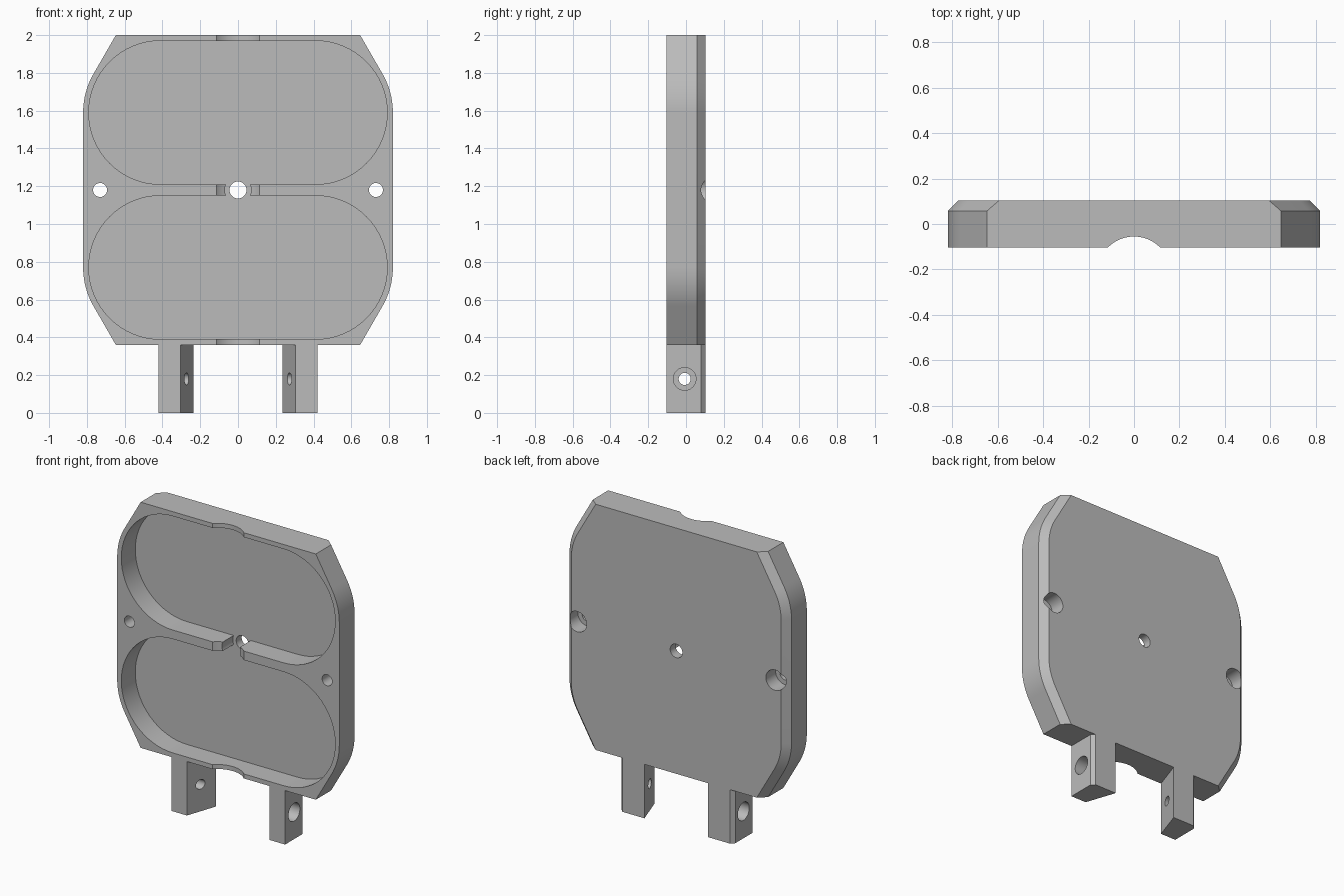
import bpy, bmesh
from math import sin, cos, pi, radians
from mathutils import Matrix, Vector

if "Cube" in bpy.data.objects:
    bpy.data.objects.remove(bpy.data.objects["Cube"], do_unlink=True)

HALF_T = 0.103      # half the plate thickness
MID_Z = 1.18        # height of the plate centre
HALF = 0.82         # half the plate width and height
FLOOR = 0.045       # depth of the pocket floors
C = HALF / 2        # centre of each rounded corner

grey = bpy.data.materials.new("grey")
grey.use_nodes = True
grey.diffuse_color = (0.5, 0.5, 0.5, 1)
grey.node_tree.nodes["Principled BSDF"].inputs["Base Color"].default_value = (0.5, 0.5, 0.5, 1)


def make_object(name, bm):
    bmesh.ops.recalc_face_normals(bm, faces=bm.faces)
    mesh = bpy.data.meshes.new(name)
    bm.to_mesh(mesh)
    bm.free()
    mesh.materials.append(grey)
    obj = bpy.data.objects.new(name, mesh)
    bpy.context.collection.objects.link(obj)
    return obj


def loft(name, rings):
    """Closed solid through rings of equal point count."""
    bm = bmesh.new()
    loops = [[bm.verts.new(p) for p in ring] for ring in rings]
    n = len(loops[0])
    for a, b in zip(loops, loops[1:]):
        for i in range(n):
            j = (i + 1) % n
            bm.faces.new((a[i], a[j], b[j], b[i]))
    bm.faces.new(loops[0])
    bm.faces.new(loops[-1])
    return make_object(name, bm)


def rod(name, radius, start, end):
    """Cylinder between two points."""
    start, end = Vector(start), Vector(end)
    axis = end - start
    bm = bmesh.new()
    place = Matrix.Translation((start + end) / 2) @ axis.to_track_quat("Z", "Y").to_matrix().to_4x4()
    bmesh.ops.create_cone(bm, cap_ends=True, segments=48, radius1=radius,
                          radius2=radius, depth=axis.length, matrix=place)
    return make_object(name, bm)


def activate(obj):
    bpy.ops.object.select_all(action="DESELECT")
    obj.select_set(True)
    bpy.context.view_layer.objects.active = obj


def cut(obj, cutter):
    activate(obj)
    mod = obj.modifiers.new("cut", "BOOLEAN")
    mod.operation, mod.solver, mod.object = "DIFFERENCE", "EXACT", cutter
    bpy.ops.object.modifier_apply(modifier=mod.name)
    bpy.data.objects.remove(cutter, do_unlink=True)


def smooth(obj):
    activate(obj)
    bpy.ops.object.shade_smooth_by_angle(angle=radians(25))


def plate_ring(r, y):
    """Outline with rounded shoulders and slanted corners."""
    slant = radians(30)
    quad = [(C + r * cos(slant * i / 10), C + r * sin(slant * i / 10)) for i in range(11)]
    quad.append((C + (r - C * sin(slant)) / cos(slant), HALF))
    half = quad + [(-x, z) for x, z in reversed(quad)]
    full = half + [(-x, -z) for x, z in half]
    return [(x, y, MID_Z + z) for x, z in full]


def pocket_ring(z0, y, r=0.38):
    ring = []
    for side in (0, pi):
        for i in range(33):
            a = side - pi / 2 + pi * i / 32
            ring.append((C * cos(side) + r * cos(a), y, z0 + r * sin(a)))
    return ring


# Plate with chamfered back sides
plate = loft("plate", [plate_ring(C, -HALF_T), plate_ring(C, 0.058),
                       plate_ring(C - 0.045, HALF_T)])

# Two rounded pockets in the front
for z0 in (MID_Z - C, MID_Z + C):
    cut(plate, loft("pocket_cutter", [pocket_ring(z0, -0.3), pocket_ring(z0, FLOOR)]))

# Shallow vertical groove through the rims and the middle rib
cut(plate, rod("groove_cutter", 0.162, (0, -0.217, 0.2), (0, -0.217, 2.2)))

# Centre hole, with the rib cleared around it
cut(plate, rod("clearance_cutter", 0.07, (0, -0.3, MID_Z), (0, FLOOR, MID_Z)))
cut(plate, rod("centre_hole_cutter", 0.045, (0, -0.3, MID_Z), (0, 0.3, MID_Z)))

# Side screw holes, wider at the back
for x in (-0.73, 0.73):
    cut(plate, rod("screw_hole_cutter", 0.037, (x, -0.3, MID_Z), (x, 0.3, MID_Z)))
    cut(plate, rod("screw_head_cutter", 0.068, (x, 0, MID_Z), (x, 0.3, MID_Z)))
smooth(plate)

# Hinge legs with a slanted inner face and a stepped cross hole
profile = [(0.305, -HALF_T), (0.42, -HALF_T), (0.42, 0.08), (0.397, HALF_T), (0.235, HALF_T)]
for side, name in ((1, "left_leg"), (-1, "right_leg")):
    leg = loft(name, [[(side * x, y, z) for x, y in profile] for z in (0, MID_Z - HALF)])
    hole = Vector((0, -0.007, 0.18))
    out = Vector((side, 0, 0))
    cut(leg, rod("pin_hole_cutter", 0.032, hole + out * 0.1, hole + out * 0.6))
    cut(leg, rod("pin_head_cutter", 0.06, hole + out * 0.34, hole + out * 0.6))
    smooth(leg)
